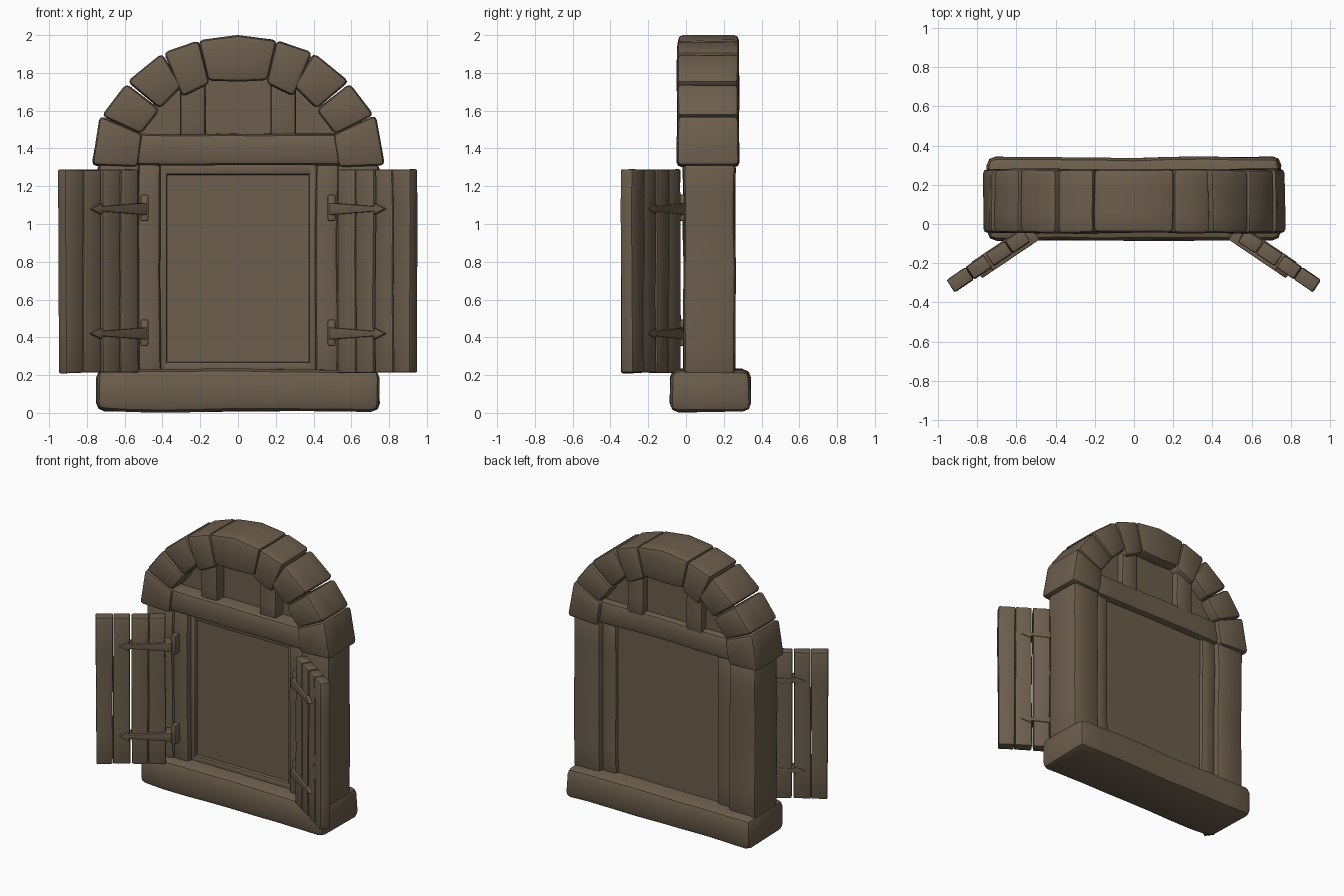
import bpy, bmesh, math
from mathutils import Matrix, Vector, noise

cube = bpy.data.objects.get("Cube")
if cube:
    bpy.data.objects.remove(cube)

brown = bpy.data.materials.new("weathered_brown")
brown.use_nodes = True
brown.diffuse_color = (0.15, 0.112, 0.073, 1)
brown.node_tree.nodes["Principled BSDF"].inputs["Base Color"].default_value = brown.diffuse_color

MIRROR = Matrix.Scale(-1, 4, Vector((1, 0, 0)))
SIDES = (("left", Matrix.Identity(4)), ("right", MIRROR))


def prism(name, outline, y0, y1, bevel=0.02, wobble=0.0, cuts=0, axis=0, matrix=None):
    """Extrude an (x, z) outline from y0 to y1, round it, cut it and hew it unevenly."""
    bm = bmesh.new()
    face = bm.faces.new([bm.verts.new((x, y0, z)) for x, z in outline])
    out = bmesh.ops.extrude_face_region(bm, geom=[face])
    for v in out["geom"]:
        if isinstance(v, bmesh.types.BMVert):
            v.co.y = y1
    bmesh.ops.recalc_face_normals(bm, faces=bm.faces)
    if bevel:
        edges = [e for e in bm.edges if e.calc_face_angle(0) > 0.5]
        bmesh.ops.bevel(bm, geom=edges, offset=bevel, segments=2, profile=0.5, affect='EDGES')
    # loop cuts along the long axis give the noise something to bend
    low = min(v.co[axis] for v in bm.verts)
    high = max(v.co[axis] for v in bm.verts)
    normal = Vector((axis == 0, axis == 1, axis == 2))
    for i in range(1, cuts + 1):
        bmesh.ops.bisect_plane(bm, geom=bm.verts[:] + bm.edges[:] + bm.faces[:],
                               plane_co=normal * (low + (high - low) * i / (cuts + 1)),
                               plane_no=normal)
    if matrix:
        bm.transform(matrix)
    if wobble:
        for v in bm.verts:
            v.co += noise.noise_vector(v.co * 3) * wobble
    bmesh.ops.recalc_face_normals(bm, faces=bm.faces)
    mesh = bpy.data.meshes.new(name)
    bm.to_mesh(mesh)
    bm.free()
    mesh.shade_smooth()
    mesh.set_sharp_from_angle(angle=math.radians(40))
    mesh.materials.append(brown)
    obj = bpy.data.objects.new(name, mesh)
    bpy.context.collection.objects.link(obj)
    return obj


def block(name, x0, x1, y0, y1, z0, z1, **kw):
    return prism(name, [(x0, z0), (x1, z0), (x1, z1), (x0, z1)], y0, y1, **kw)


# Sill and lintel
block("sill", -0.75, 0.75, -0.083, 0.34, 0.008, 0.23, bevel=0.045, wobble=0.01, cuts=7)
block("lintel", -0.57, 0.57, -0.03, 0.25, 1.31, 1.478, bevel=0.03, wobble=0.008, cuts=6)

# Arch stones, nearly touching
STONES = [
    [(0.53, 1.30), (0.775, 1.31), (0.73, 1.575), (0.505, 1.475)],
    [(0.515, 1.475), (0.72, 1.575), (0.59, 1.745), (0.415, 1.605)],
    [(0.415, 1.61), (0.585, 1.755), (0.40, 1.905), (0.295, 1.73)],
    [(0.295, 1.675), (0.39, 1.91), (0.205, 1.975), (0.15, 1.745)],
]
for side, m in SIDES:
    for i, outline in enumerate(STONES):
        prism(f"arch_stone_{side}_{i + 1}", outline, -0.047, 0.28, bevel=0.025,
              wobble=0.006, cuts=2, axis=1, matrix=m)
prism("keystone", [(-0.16, 1.76), (0, 1.752), (0.16, 1.76), (0.207, 1.975), (0, 2.0), (-0.207, 1.975)],
      -0.045, 0.28, bevel=0.025, wobble=0.006, cuts=2, axis=1)

# Arched pane with two short mullions
arc = [(0.56 * math.cos(math.pi * i / 16), 1.4 + 0.4 * math.sin(math.pi * i / 16)) for i in range(17)]
prism("arch_pane", arc, 0.08, 0.2, bevel=0)
for side, m in SIDES:
    block(f"mullion_{side}", 0.172, 0.308, 0.0, 0.25, 1.45, 1.79, bevel=0.02, wobble=0.006,
          cuts=2, axis=2, matrix=m)

# Jambs: broad outer post and narrow inner post on each side
for side, m in SIDES:
    block(f"outer_post_{side}", 0.52, 0.743, -0.015, 0.26, 0.2, 1.325, bevel=0.03, wobble=0.01,
          cuts=5, axis=2, matrix=m)
    block(f"inner_post_{side}", 0.41, 0.53, 0.0, 0.225, 0.2, 1.325, bevel=0.025, wobble=0.008,
          cuts=5, axis=2, matrix=m)

# Thick main pane with a slim raised frame on its front
block("pane", -0.42, 0.42, 0.065, 0.2, 0.22, 1.32, bevel=0)
for side, m in SIDES:
    block(f"frame_stile_{side}", 0.375, 0.425, 0.04, 0.12, 0.22, 1.31, bevel=0.012, matrix=m)
block("frame_top", -0.42, 0.42, 0.04, 0.12, 1.26, 1.32, bevel=0.012)
block("frame_bottom", -0.42, 0.42, 0.04, 0.12, 0.21, 0.27, bevel=0.012)

# Open shutters: four planks, strap hinges with arrow tips, and wall brackets
swing = Matrix.Translation((0.546, -0.056, 0)) @ Matrix.Rotation(math.radians(-34), 4, 'Z')
PLANK = 0.1185
for side, m in SIDES:
    place = m @ swing
    for i in range(4):
        a, b = i * PLANK, (i + 1) * PLANK - 0.007
        lean = 0.004 * (-1) ** i
        outline = [(a, 0.212), (b + lean, 0.212), (b, 1.288), (a + lean, 1.288)]
        prism(f"shutter_plank_{side}_{i + 1}", outline, -0.037, 0.037, bevel=0.008,
              wobble=0.005, cuts=4, axis=2, matrix=place)
    for level, z in (("lower", 0.42), ("upper", 1.08)):
        strap = [(-0.04, z - 0.032), (0.245, z - 0.013), (0.245, z - 0.03), (0.315, z),
                 (0.245, z + 0.03), (0.245, z + 0.013), (-0.04, z + 0.032)]
        prism(f"hinge_strap_{side}_{level}", strap, -0.055, 0.044, bevel=0.004, matrix=place)
        block(f"hinge_bracket_{side}_{level}", 0.475, 0.515, -0.05, 0.03, z - 0.065, z + 0.075,
              bevel=0.008, matrix=m)
